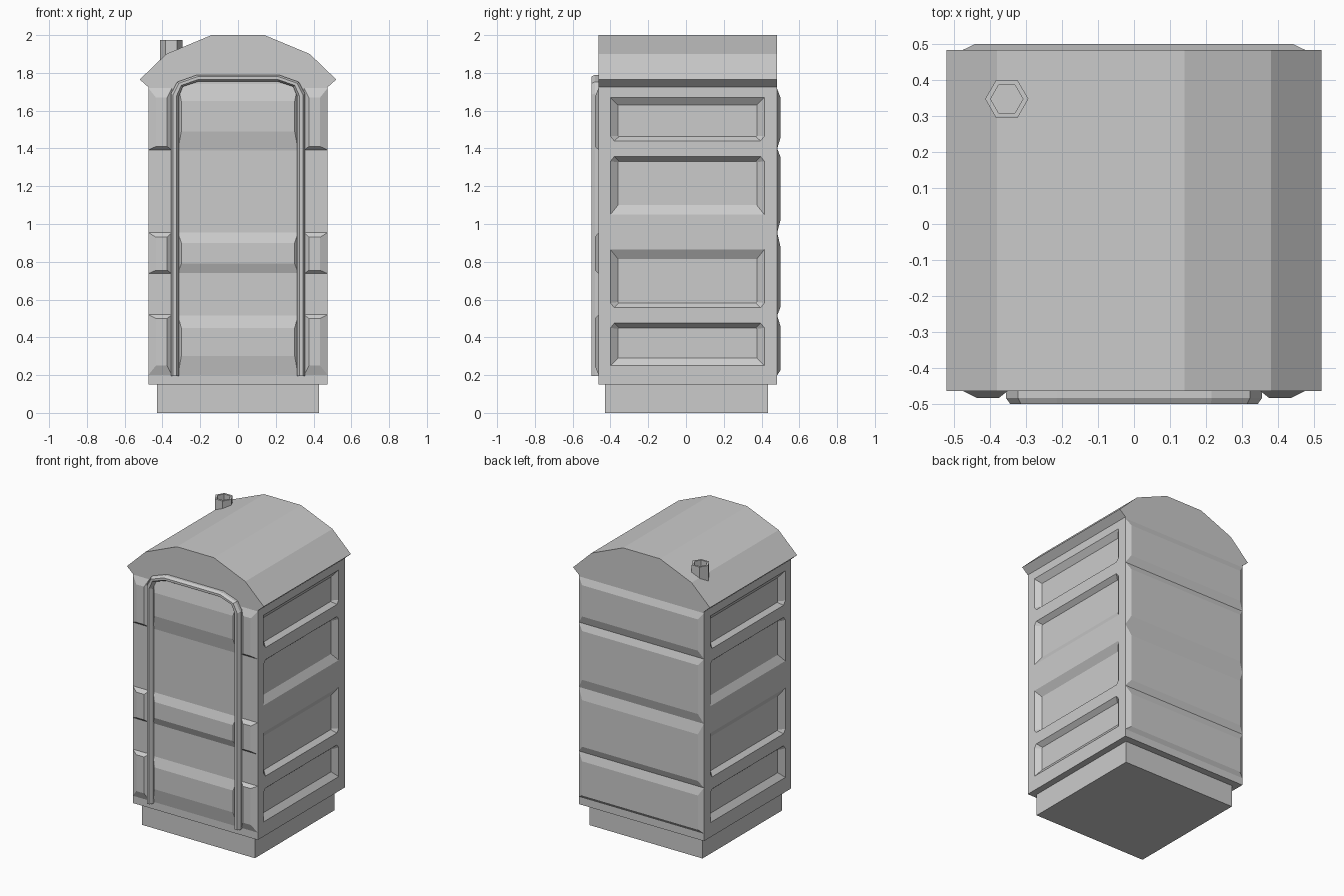
import bpy, bmesh, math

if "Cube" in bpy.data.objects:
    bpy.data.objects.remove(bpy.data.objects["Cube"])

FRONT, BACK, SIDE = -0.463, 0.483, 0.475


def finish(name, bm):
    bmesh.ops.recalc_face_normals(bm, faces=bm.faces)
    me = bpy.data.meshes.new(name)
    bm.to_mesh(me)
    bm.free()
    ob = bpy.data.objects.new(name, me)
    bpy.context.collection.objects.link(ob)
    return ob


def loft(bm, rings, caps=True):
    """Skin a list of equal-length point rings."""
    vs = [[bm.verts.new(p) for p in r] for r in rings]
    n = len(vs[0])
    for a, b in zip(vs, vs[1:]):
        for i in range(n):
            j = (i + 1) % n
            bm.faces.new((a[i], a[j], b[j], b[i]))
    if caps:
        bm.faces.new(vs[0])
        bm.faces.new(vs[-1])


def box(bm, x0, x1, y0, y1, z0, z1):
    r = [(x0, y0), (x1, y0), (x1, y1), (x0, y1)]
    loft(bm, [[(x, y, z) for x, y in r] for z in (z0, z1)])


def bulge(bm, x0, x1, fx0, fx1, zs, y, out):
    """Raised panel: base z0..z3, flat z1..z2, standing proud of y by out."""
    z0, z1, z2, z3 = zs

    def rect(a, b, c, d, yy):
        return [(a, yy, c), (b, yy, c), (b, yy, d), (a, yy, d)]
    loft(bm, [rect(x0, x1, z0, z3, y - 0.3 * out), rect(x0, x1, z0, z3, y),
              rect(fx0, fx1, z1, z2, y + out)])


# plinth
bm = bmesh.new()
box(bm, -0.43, 0.43, -0.43, 0.435, 0, 0.16)
finish("plinth", bm)

# cabin body with arched roof in one profile
half = [(SIDE, 0.15), (SIDE, 1.725), (0.52, 1.765), (0.38, 1.90), (0.14, 2.0)]
prof = half + [(-x, z) for x, z in reversed(half)]
bm = bmesh.new()
loft(bm, [[(x, y, z) for x, z in prof] for y in (FRONT, BACK)])
body = finish("cabin_body", bm)

# recessed side panels: (sloped end z, its floor z, steep end z, its floor z)
bm = bmesh.new()
for zs, fs, zt, ft in [(1.67, 1.63, 1.44, 1.462), (1.05, 1.10, 1.357, 1.332),
                       (0.865, 0.815, 0.557, 0.582), (0.25, 0.29, 0.475, 0.45)]:
    k = 0.025 if zs > zt else -0.025
    outer = [(-0.40, zs), (-0.40, zt + k), (-0.38, zt), (0.395, zt), (0.415, zt + k), (0.415, zs)]
    inner = [(-0.36, fs), (-0.36, ft + k * 0.2), (-0.355, ft), (0.37, ft),
             (0.375, ft + k * 0.2), (0.375, fs)]
    for s in (1, -1):
        loft(bm, [[(s * x, y, z) for y, z in r] for x, r in
                  ((SIDE + 0.03, outer), (SIDE, outer), (SIDE - 0.03, inner))])
cutter = finish("panel_cutter", bm)
cutter.hide_render = True
mod = body.modifiers.new("panels", 'BOOLEAN')
mod.operation, mod.solver, mod.object = 'DIFFERENCE', 'EXACT', cutter
bpy.context.view_layer.objects.active = body
bpy.ops.object.modifier_apply(modifier=mod.name)
bpy.data.objects.remove(cutter)

# back wall ribs
bm = bmesh.new()
for zs in [(0.20, 0.225, 0.46, 0.515), (0.515, 0.56, 0.88, 0.955),
           (0.955, 1.02, 1.355, 1.40), (1.40, 1.455, 1.67, 1.715)]:
    bulge(bm, -SIDE, SIDE, -0.44, 0.44, zs, BACK, 0.017)
finish("back_ribs", bm)

# front corner ribs
bm = bmesh.new()
for zs in [(0.20, 0.25, 0.50, 0.52), (0.737, 0.755, 0.93, 0.955), (1.392, 1.41, 1.67, 1.72)]:
    for s in (1, -1):
        bulge(bm, s * 0.35, s * SIDE, s * 0.375, s * 0.435, zs, FRONT, -0.02)
finish("front_ribs", bm)

# door ribs
bm = bmesh.new()
for zs in [(0.20, 0.30, 0.45, 0.515), (0.74, 0.79, 0.90, 0.955), (1.39, 1.49, 1.65, 1.74)]:
    bulge(bm, -0.318, 0.318, -0.30, 0.30, zs, FRONT, -0.02)
finish("door_ribs", bm)

# door frame: bevelled strip swept round the arch
path_out = [(0.355, 0.195), (0.355, 1.69), (0.322, 1.752), (0.215, 1.79)]
path_in = [(0.313, 0.195), (0.313, 1.675), (0.292, 1.727), (0.21, 1.755)]
section = [(0, FRONT + 0.005), (0, -0.483), (0.28, -0.5), (0.72, -0.5), (1, -0.483), (1, FRONT + 0.005)]
rings = [[(o[0] + (i[0] - o[0]) * t, y, o[1] + (i[1] - o[1]) * t) for t, y in section]
         for o, i in zip(path_out, path_in)]
rings += [[(-x, y, z) for x, y, z in r] for r in reversed(rings)]
bm = bmesh.new()
loft(bm, rings)
finish("door_frame", bm)


# hexagonal vent pipe, hollow at the top
def hexagon(r, z):
    return [(-0.353 + r * math.cos(a * math.pi / 3), 0.347 + r * math.sin(a * math.pi / 3), z)
            for a in range(6)]


bm = bmesh.new()
loft(bm, [hexagon(0.06, 1.84), hexagon(0.06, 1.975), hexagon(0.045, 1.975), hexagon(0.045, 1.925)])
finish("vent_pipe", bm)
